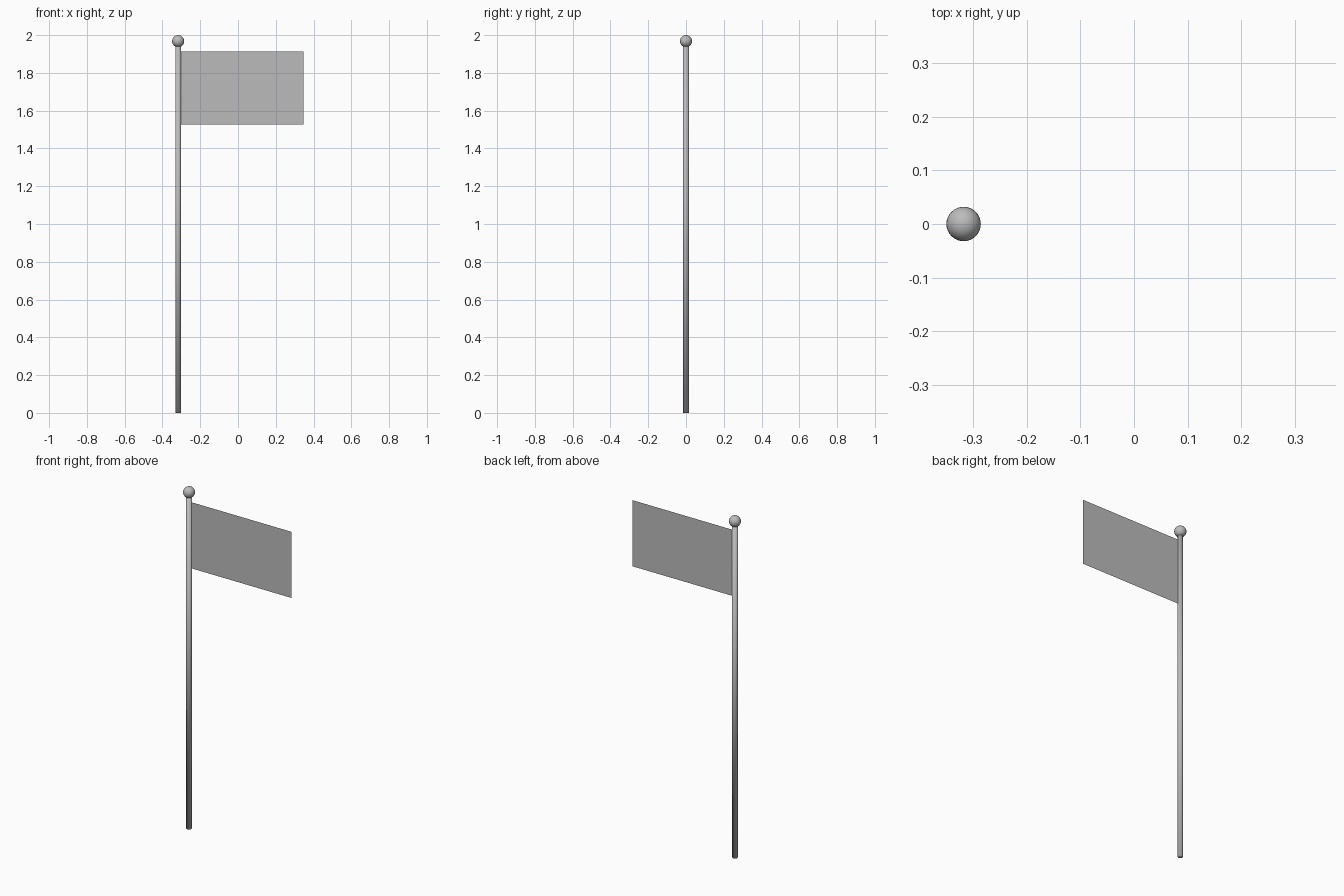
import bpy

cube = bpy.data.objects.get("Cube")
if cube:
    bpy.data.objects.remove(cube, do_unlink=True)

# Single plain grey for every part
grey = bpy.data.materials.new("plain grey")
colour = (0.5, 0.5, 0.5, 1)
grey.use_nodes = True
grey.diffuse_color = colour
grey.node_tree.nodes["Principled BSDF"].inputs["Base Color"].default_value = colour

POLE_X = -0.317
POLE_R = 0.015
BALL_R = 0.032
FLAG_RIGHT, FLAG_LOW, FLAG_HIGH = 0.348, 1.526, 1.913


def finish(name, smooth):
    part = bpy.context.object
    part.name = name
    part.data.materials.append(grey)
    if smooth:
        bpy.ops.object.shade_smooth()
    return part


# Pole: smooth cylinder whose shading runs over its end caps
pole_height = 2 - BALL_R
bpy.ops.mesh.primitive_cylinder_add(vertices=32, radius=POLE_R, depth=pole_height,
                                    location=(POLE_X, 0, pole_height / 2))
finish("pole", True)

# Ball on the tip
bpy.ops.mesh.primitive_uv_sphere_add(segments=32, ring_count=16, radius=BALL_R,
                                     location=(POLE_X, 0, 2 - BALL_R))
finish("ball_finial", True)

# Flag: one flat sheet starting at the side of the pole
flag_left = POLE_X + POLE_R
mesh = bpy.data.meshes.new("flag")
mesh.from_pydata([(x, 0, z) for z in (FLAG_LOW, FLAG_HIGH) for x in (flag_left, FLAG_RIGHT)],
                 [], [(0, 1, 3, 2)])
flag = bpy.data.objects.new("flag", mesh)
bpy.context.collection.objects.link(flag)
mesh.materials.append(grey)
